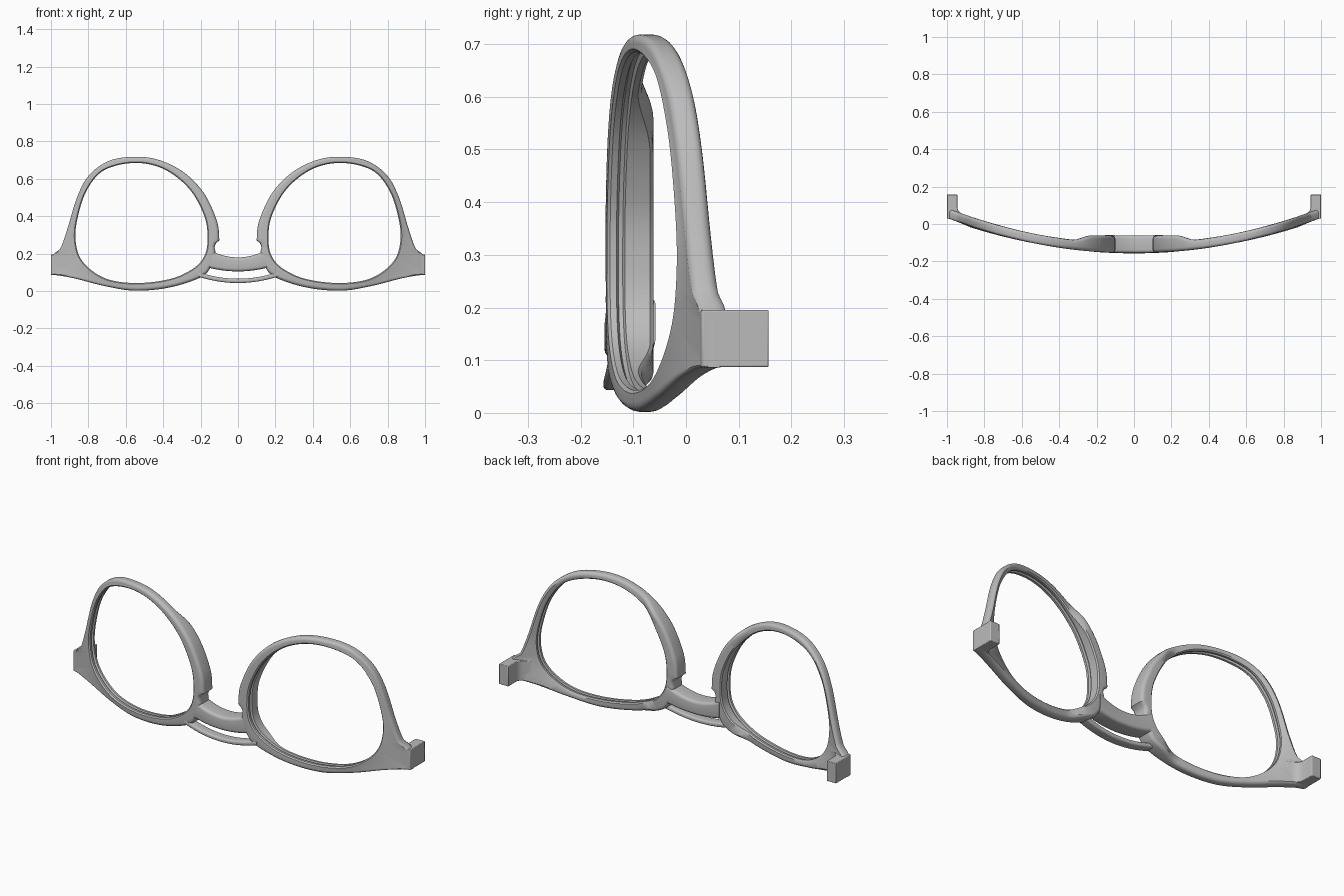
import bpy, bmesh, math

if "Cube" in bpy.data.objects:
    bpy.data.objects.remove(bpy.data.objects["Cube"], do_unlink=True)

grey = bpy.data.materials.new("frame grey")
grey.use_nodes = True
grey.diffuse_color = (0.5, 0.5, 0.5, 1)
grey.node_tree.nodes["Principled BSDF"].inputs["Base Color"].default_value = (0.5, 0.5, 0.5, 1)


def finish(name, bm, mirror=False):
    bmesh.ops.recalc_face_normals(bm, faces=bm.faces)
    mesh = bpy.data.meshes.new(name)
    bm.to_mesh(mesh)
    bm.free()
    mesh.materials.append(grey)
    obj = bpy.data.objects.new(name, mesh)
    bpy.context.collection.objects.link(obj)
    bpy.ops.object.select_all(action='DESELECT')
    obj.select_set(True)
    bpy.context.view_layer.objects.active = obj
    bpy.ops.object.shade_smooth_by_angle(angle=math.radians(35))
    if mirror:
        obj.modifiers.new("Mirror", 'MIRROR')
    return obj


def loft(rings, closed):
    """Skin a list of equal closed rings; cap the ends when open."""
    bm = bmesh.new()
    rows = [[bm.verts.new(p) for p in ring] for ring in rings]
    n = len(rows[0])
    for i in range(len(rows) if closed else len(rows) - 1):
        a, b = rows[i], rows[(i + 1) % len(rows)]
        for j in range(n):
            k = (j + 1) % n
            bm.faces.new((a[j], a[k], b[k], b[j]))
    if not closed:
        bm.faces.new(rows[0])
        bm.faces.new(rows[-1])
    return bm


def spline(pts, steps=60):
    """Closed Catmull-Rom curve through the points."""
    out, n = [], len(pts)
    for i in range(n):
        p = [pts[(i + k - 1) % n] for k in range(4)]
        for s in range(steps):
            t = s / steps
            out.append(tuple(0.5 * (2 * b + (c - a) * t + (2 * a - 5 * b + 4 * c - d) * t * t
                                    + (3 * b - a - 3 * c + d) * t ** 3)
                             for a, b, c, d in zip(*p)))
    return [(min(x, 1.0), z) for x, z in out]


def front_y(x):
    return -0.155 + 0.182 * x * x


def back_y(x):
    # plain rim thickness, deepened into a nose pad near the middle
    t = min(max((0.33 - x) / 0.11, 0), 1)
    t = t * t * (3 - 2 * t)
    plain = front_y(x) + 0.051
    return plain + t * (-0.062 - plain)


# Rim outlines (x, z)
outer = [(0.10, 0.275), (0.113, 0.375), (0.18, 0.52), (0.286, 0.632), (0.42, 0.70),
         (0.55, 0.718), (0.687, 0.697), (0.794, 0.622), (0.858, 0.508), (0.91, 0.34),
         (0.94, 0.25), (0.962, 0.212), (1.0, 0.196), (1.0, 0.196), (1.0, 0.09), (1.0, 0.09),
         (0.875, 0.068), (0.714, 0.027), (0.55, 0.002), (0.366, 0.019), (0.206, 0.07),
         (0.15, 0.12), (0.122, 0.2), (0.125, 0.232), (0.118, 0.256), (0.104, 0.264)]
inner = [(0.163, 0.28), (0.18, 0.40), (0.26, 0.545), (0.393, 0.65), (0.55, 0.685),
         (0.714, 0.647), (0.805, 0.545), (0.853, 0.41), (0.869, 0.278), (0.832, 0.16),
         (0.714, 0.07), (0.55, 0.043), (0.366, 0.064), (0.243, 0.118), (0.18, 0.187)]
CX, CZ, N = 0.52, 0.3, 180


def by_angle(curve):
    """Pick the curve point nearest each of N equal directions."""
    polar = [(math.atan2(z - CZ, x - CX), x, z) for x, z in curve]

    def gap(a, b):
        return abs((a - b + math.pi) % math.tau - math.pi)
    return [min(polar, key=lambda p: gap(p[0], math.tau * i / N))[1:] for i in range(N)]


# Rim with rounded outer edges and a lens groove inside
rings = []
for (ox, oz), (ix, iz) in zip(by_angle(spline(outer)), by_angle(spline(inner))):
    width = math.hypot(ix - ox, iz - oz)
    r = min(0.018, 0.45 * width)
    yf, yb = front_y(ox), back_y(ox)
    arc = [math.radians(a) for a in (0, 22.5, 45, 67.5, 90)]
    # (distance inward, y) around the section
    sec = [(r - r * math.cos(a), yf + r - r * math.sin(a)) for a in arc]
    fi, bi = front_y(ix), back_y(ix)
    sec += [(width - 0.006, fi), (width, fi + 0.006), (width, fi + 0.018),
            (width - 0.01, fi + 0.022), (width - 0.01, fi + 0.03), (width, fi + 0.034),
            (width, bi - 0.006), (width - 0.006, bi)]
    sec += [(r - r * math.cos(a), yb - r + r * math.sin(a)) for a in reversed(arc)]
    rings.append([(ox + (ix - ox) * d / width, y, oz + (iz - oz) * d / width) for d, y in sec])
finish("rims", loft(rings, True), mirror=True)


def bridge(name, reach, top, bottom, front, back, r):
    """Rounded bar across the middle; top and bottom are heights as functions of x."""
    rings = []
    for i in range(33):
        x = reach * (i / 16 - 1)
        zt, zb = top(abs(x)), bottom(abs(x))
        corners = [(back - r, zt - r, 0), (front + r, zt - r, 90),
                   (front + r, zb + r, 180), (back - r, zb + r, 270)]
        lift = front_y(x) - front_y(0)
        rings.append([(x, cy + lift + r * math.cos(math.radians(s + a)),
                       cz + r * math.sin(math.radians(s + a)))
                      for cy, cz, s in corners for a in (0, 22.5, 45, 67.5, 90)])
    finish(name, loft(rings, False))


bridge("upper_bridge", 0.155, lambda x: 0.18 + 1.7 * x * x,
       lambda x: 0.105 + 0.8 * x * x, -0.155, -0.062, 0.016)
bridge("lower_bridge", 0.215, lambda x: 0.066 + 0.8 * x * x,
       lambda x: 0.043 + 0.75 * x * x, -0.157, -0.105, 0.009)

# Hinge blocks: plan profile with an inner fillet, extruded upward
plan = [(1.0, 0.03), (1.0, 0.157), (0.945, 0.157), (0.945, 0.09), (0.941, 0.075),
        (0.932, 0.063), (0.915, 0.052), (0.89, 0.042), (0.89, 0.01)]
bm = loft([[(x, y, z) for x, y in plan] for z in (0.087, 0.195)], False)
block = finish("hinge_blocks", bm, mirror=True)
bevel = block.modifiers.new("Bevel", 'BEVEL')
bevel.width = 0.003
bevel.segments = 2
bevel.limit_method = 'ANGLE'
bevel.angle_limit = math.radians(40)
